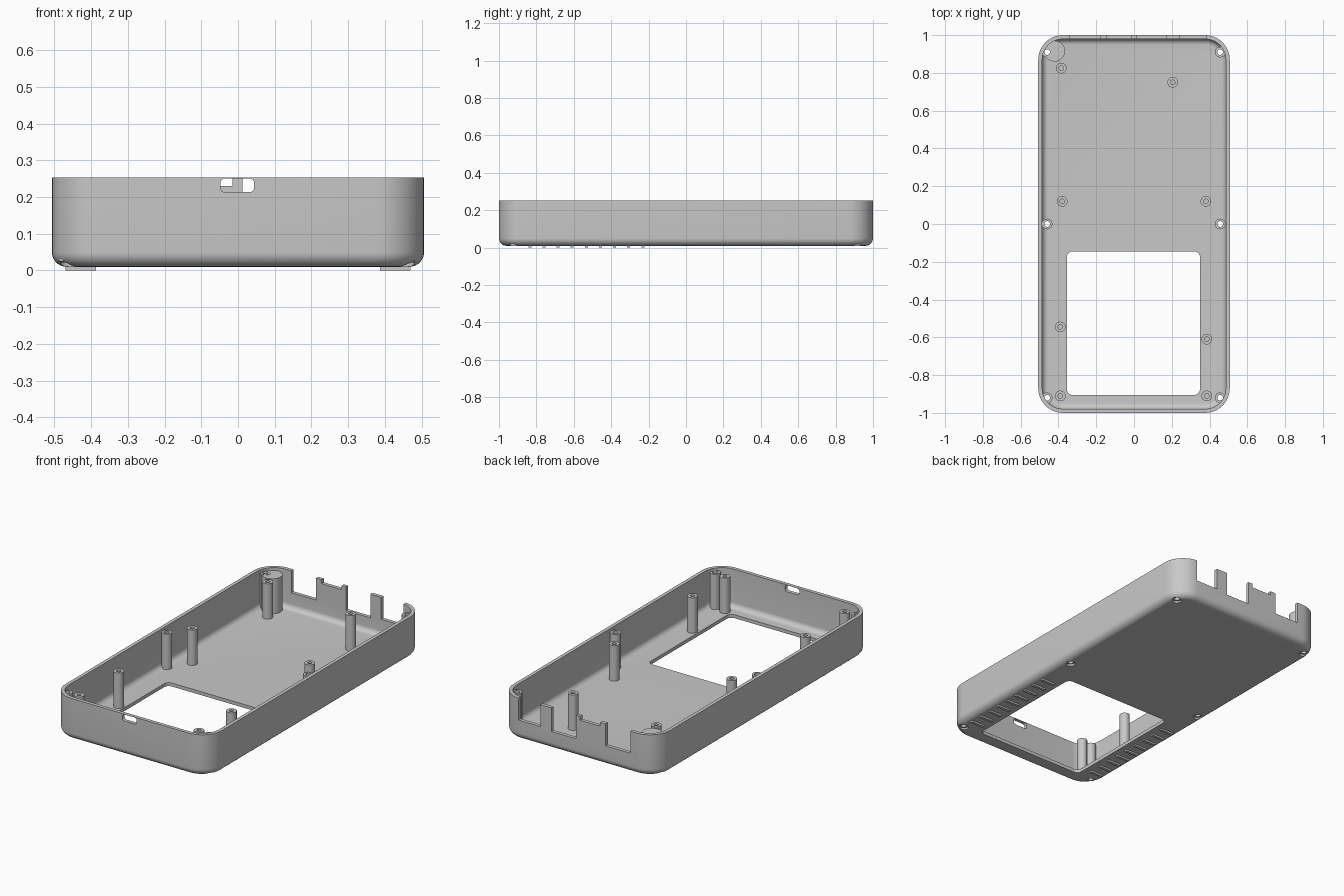
import bpy, bmesh, math
from mathutils import Vector

if "Cube" in bpy.data.objects:
    bpy.data.objects.remove(bpy.data.objects["Cube"], do_unlink=True)

grey = bpy.data.materials.new("light grey plastic")
grey.use_nodes = True
COLOUR = (0.58, 0.58, 0.58, 1)
grey.diffuse_color = COLOUR
grey.node_tree.nodes["Principled BSDF"].inputs["Base Color"].default_value = COLOUR

TOP, FLOOR, BASE = 0.253, 0.03, 0.01
HALF_X, HALF_Y, CORNER = 0.507, 1.0, 0.13
POST_TOP = 0.237


def circle(r, z, cx=0, cy=0, n=28):
    return [Vector((cx + r * math.cos(math.tau * i / n),
                    cy + r * math.sin(math.tau * i / n), z)) for i in range(n)]


def rounded(hx, hy, r, z, cx=0, cy=0, steps=10):
    """Outline of a rectangle with rounded corners."""
    pts = []
    for k, (sx, sy) in enumerate([(1, 1), (-1, 1), (-1, -1), (1, -1)]):
        for i in range(steps + 1):
            a = math.pi / 2 * (k + i / steps)
            pts.append(Vector((cx + sx * (hx - r) + r * math.cos(a),
                               cy + sy * (hy - r) + r * math.sin(a), z)))
    return pts


def loft(bm, rings, loop=False):
    """Skin rings of equal length; cap the ends unless the rings form a loop."""
    vs = [[bm.verts.new(p) for p in ring] for ring in rings]
    n = len(vs[0])
    pairs = list(zip(vs, vs[1:])) + ([(vs[-1], vs[0])] if loop else [])
    for a, b in pairs:
        for i in range(n):
            bm.faces.new((a[i], a[(i + 1) % n], b[(i + 1) % n], b[i]))
    if not loop:
        bm.faces.new(vs[0])
        bm.faces.new(vs[-1])


def box(bm, x0, x1, y0, y1, z0, z1):
    loft(bm, [[Vector(p) for p in ((x0, y0, z), (x1, y0, z), (x1, y1, z), (x0, y1, z))]
              for z in (z0, z1)])


def finish(name, bm, helper=False):
    bmesh.ops.recalc_face_normals(bm, faces=bm.faces[:])
    me = bpy.data.meshes.new(name)
    bm.to_mesh(me)
    bm.free()
    ob = bpy.data.objects.new(name, me)
    bpy.context.collection.objects.link(ob)
    me.materials.append(grey)
    ob.hide_render = helper
    return ob


def smooth(ob):
    bpy.ops.object.select_all(action="DESELECT")
    ob.select_set(True)
    bpy.context.view_layer.objects.active = ob
    bpy.ops.object.shade_smooth_by_angle(angle=math.radians(30))


def cut(ob, cutters):
    bpy.context.view_layer.objects.active = ob
    for c in cutters:
        mod = ob.modifiers.new("cut", "BOOLEAN")
        mod.operation, mod.solver, mod.object = "DIFFERENCE", "EXACT", c
        bpy.ops.object.modifier_apply(modifier=mod.name)
    for c in cutters:
        bpy.data.objects.remove(c, do_unlink=True)


def tray(inset, z0, fillet, z1):
    """Rounded block whose lower edge is filleted."""
    rings = []
    for i in range(9):
        a = math.pi / 2 * i / 8
        d = inset + fillet * (1 - math.sin(a))
        rings.append(rounded(HALF_X - d, HALF_Y - d, CORNER - d,
                             z0 + fillet * (1 - math.cos(a))))
    rings.append(rounded(HALF_X - inset, HALF_Y - inset, CORNER - inset, z1))
    bm = bmesh.new()
    loft(bm, rings)
    return bm


SCREWS = [(x, y) for y in (0.91, 0, -0.92) for x in (-0.46, 0.456)]
STANDOFFS = [(-0.385, 0.825), (0.205, 0.75), (-0.38, 0.12), (0.38, 0.12),
             (-0.39, -0.545), (0.385, -0.61), (-0.39, -0.91), (0.385, -0.91)]

# Case shell
shell = finish("case_shell", tray(0, BASE, 0.04, TOP))
cavity = finish("cavity_cutter", tray(0.021, FLOOR, 0.03, 0.4), True)

# Openings: floor window, screw holes, front slot, rear port notches
bm = bmesh.new()
loft(bm, [rounded(0.352, 0.38, 0.03, z, -0.003, -0.525) for z in (-0.05, 0.08)])
for x, y in SCREWS:
    loft(bm, [circle(r, z, x, y) for r, z in
              ((0.025, -0.02), (0.025, 0.021), (0.015, 0.021), (0.015, 0.08))])
slot = rounded(0.046, 0.019, 0.013, 0, -0.002, 0.232)
loft(bm, [[Vector((p.x, y, p.y)) for p in slot] for y in (-1.05, -0.95)])
for x0, x1, z in ((-0.34, -0.18, 0.125), (-0.145, -0.015, 0.23),
                  (0.012, 0.17, 0.115), (0.24, 0.385, 0.125)):
    box(bm, x0, x1, 0.95, 1.05, z, 0.3)
cut(shell, [cavity, finish("opening_cutter", bm, True)])
smooth(shell)

# Screw bosses along the walls
bm = bmesh.new()
for x, y in SCREWS:
    loft(bm, [circle(r, z, x, y) for r, z in
              ((0.028, 0.024), (0.028, POST_TOP), (0.015, POST_TOP), (0.015, 0.024))], loop=True)
smooth(finish("screw_bosses", bm))

# Board standoffs with blind holes
bm = bmesh.new()
for x, y in STANDOFFS:
    loft(bm, [circle(r, z, x, y) for r, z in
              ((0.028, 0.022), (0.028, POST_TOP), (0.012, POST_TOP), (0.012, 0.12))])
smooth(finish("board_standoffs", bm))

# Thick reinforcing post in the rear corner
bm = bmesh.new()
loft(bm, [circle(0.055, z, -0.42, 0.915, 40) for z in (0.026, POST_TOP - 0.002)])
post = finish("corner_post", bm)
bm = bmesh.new()
loft(bm, [circle(0.026, z, *SCREWS[0]) for z in (-0.05, 0.3)])
cut(post, [finish("post_cutter", bm, True)])
smooth(post)

# Grip ribs under the case
bm = bmesh.new()
for i in range(9):
    y = -0.835 + 0.0755 * i
    for x0, x1 in ((-0.47, -0.387), (0.387, 0.47)):
        box(bm, x0, x1, y - 0.008, y + 0.008, 0, 0.018)
finish("grip_ribs", bm)
